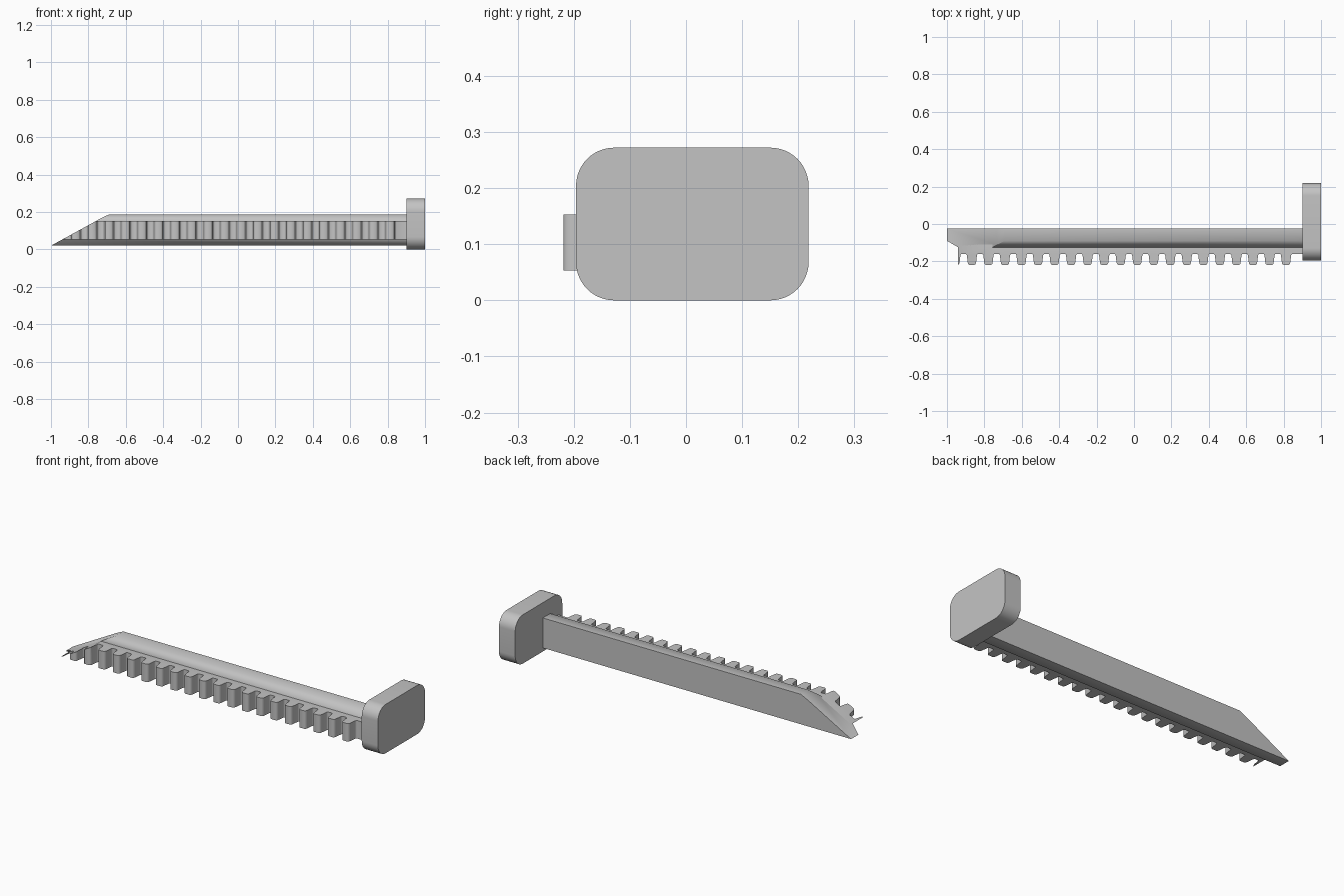
import bpy, bmesh
from math import radians, sin, cos, pi
from mathutils import Vector

cube = bpy.data.objects.get("Cube")
if cube:
    bpy.data.objects.remove(cube, do_unlink=True)

grey = bpy.data.materials.new("plain grey")
grey.use_nodes = True
colour = (0.55, 0.55, 0.55, 1)
grey.diffuse_color = colour
grey.node_tree.nodes["Principled BSDF"].inputs["Base Color"].default_value = colour


def prism(name, points, depth, cuts=()):
    """Extrude a closed outline, then trim it with (point, normal) planes."""
    bm = bmesh.new()
    face = bm.faces.new([bm.verts.new(p) for p in points])
    ext = bmesh.ops.extrude_face_region(bm, geom=[face])
    moved = [v for v in ext["geom"] if isinstance(v, bmesh.types.BMVert)]
    bmesh.ops.translate(bm, verts=moved, vec=depth)
    for co, normal in cuts:
        bmesh.ops.bisect_plane(bm, geom=bm.verts[:] + bm.edges[:] + bm.faces[:],
                               plane_co=co, plane_no=normal, clear_outer=True)
        rim = [e for e in bm.edges if e.is_boundary]
        if rim:
            bmesh.ops.edgeloop_fill(bm, edges=rim)
    bmesh.ops.recalc_face_normals(bm, faces=bm.faces[:])
    mesh = bpy.data.meshes.new(name)
    bm.to_mesh(mesh)
    bm.free()
    mesh.materials.append(grey)
    obj = bpy.data.objects.new(name, mesh)
    bpy.context.collection.objects.link(obj)
    bpy.ops.object.select_all(action='DESELECT')
    obj.select_set(True)
    bpy.context.view_layer.objects.active = obj
    bpy.ops.object.shade_smooth_by_angle(angle=radians(50))
    return obj


def slope_plane(a, b):
    """Plane through two (x, z) points, facing up and to the left."""
    dx, dz = b[0] - a[0], b[1] - a[1]
    return Vector((a[0], 0, a[1])), Vector((-dz, 0, dx)).normalized()


# Rounded head plate
r = 0.068
head = []
for i, (y, z) in enumerate([(0.2185 - r, 0.272 - r), (-0.196 + r, 0.272 - r),
                            (-0.196 + r, r), (0.2185 - r, r)]):
    for k in range(13):
        a = (i + k / 12) * pi / 2
        head.append((0.9, y + r * cos(a), z + r * sin(a)))
prism("head_plate", head, (0.1, 0, 0))

# Bar with chamfered front edges and a slanted tip
ramp = slope_plane((-1, 0.02), (-0.754, 0.155))
ease = slope_plane((-0.735, 0.1655), (-0.69, 0.187))
section = [(-0.025, 0.02), (-0.025, 0.187), (-0.09, 0.187),
           (-0.125, 0.153), (-0.125, 0.053), (-0.09, 0.02)]
prism("bar", [(-1, y, z) for y, z in section], (1.9, 0, 0), [ramp, ease])

# Toothed strip along the front, trimmed by the same slope
half = [(0.034, -0.160), (0.029, -0.1625), (0.027, -0.168),
        (0.0225, -0.205), (0.020, -0.214), (0.014, -0.2185)]
tooth = [(-x, y) for x, y in half] + half[::-1]
pitch = 0.0884
strip = [(-1, -0.11, 0.053), (-1, -0.16, 0.053)]
for n in range(21):
    centre = -0.955 + n * pitch
    strip += [(centre + x, y, 0.053) for x, y in tooth]
strip += [(0.9, -0.16, 0.053), (0.9, -0.11, 0.053)]
prism("toothed_strip", strip, (0, 0, 0.1), [ramp])
